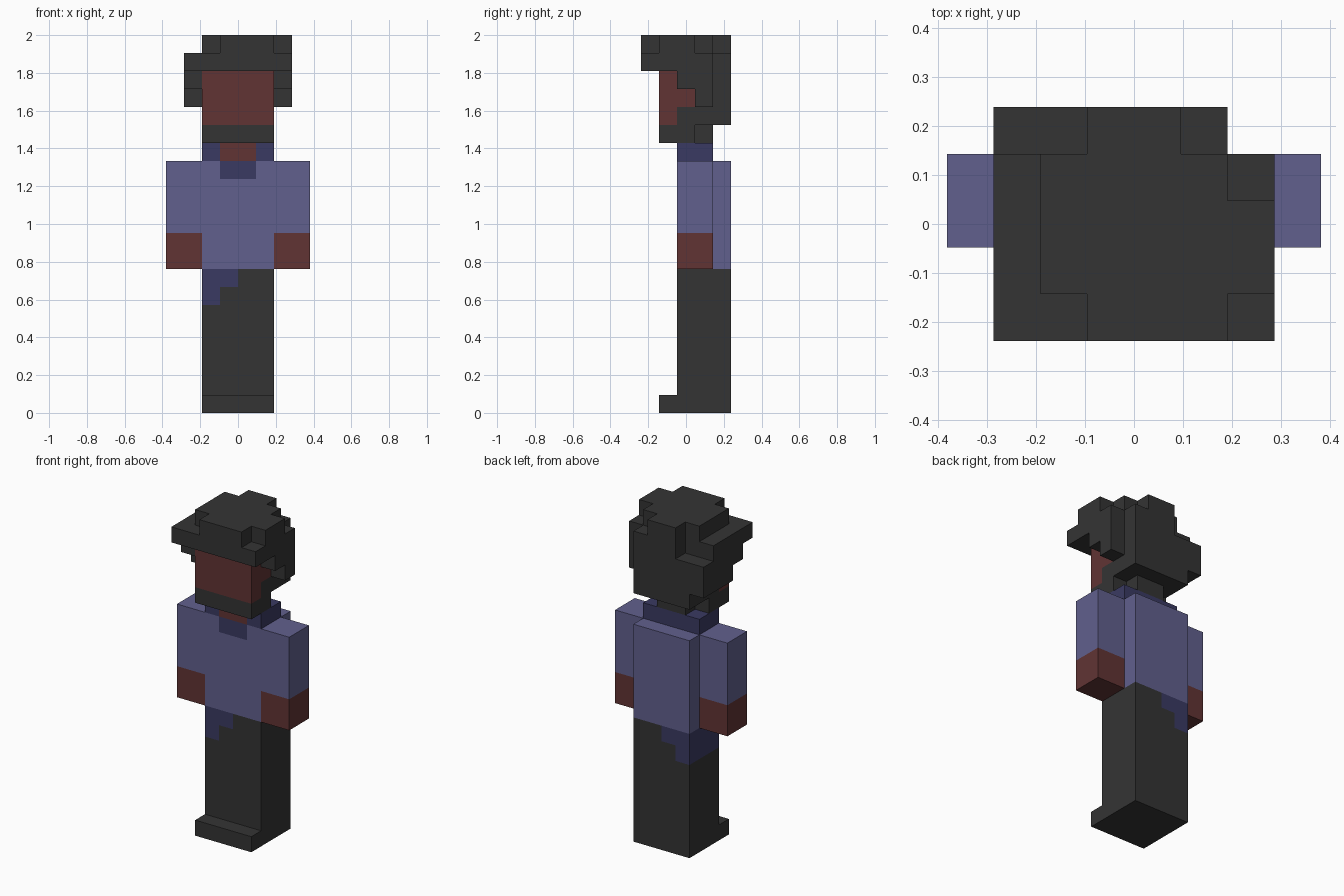
import bpy
import bmesh
from mathutils import Vector

cube = bpy.data.objects.get("Cube")
if cube:
    bpy.data.objects.remove(cube, do_unlink=True)

U = 2 / 21  # block size: the figure is 21 blocks tall


def material(name, *rgb):
    lin = [((c / 255 + 0.055) / 1.055) ** 2.4 for c in rgb] + [1]
    m = bpy.data.materials.new(name)
    m.use_nodes = True
    m.diffuse_color = lin
    bsdf = m.node_tree.nodes["Principled BSDF"]
    bsdf.inputs["Base Color"].default_value = lin
    bsdf.inputs["Roughness"].default_value = 0.9
    return m


charcoal = material("charcoal", 52, 52, 52)
skin = material("brown skin", 97, 52, 52)
shirt_blue = material("shirt blue", 97, 96, 141)
dark_blue = material("dark blue", 58, 58, 98)

colours = {
    "shoes": charcoal, "trousers": charcoal, "beard": charcoal,
    "hair": charcoal, "shirt": shirt_blue, "left_sleeve": shirt_blue,
    "right_sleeve": shirt_blue, "shirt_tail": dark_blue,
    "collar": dark_blue, "left_hand": skin, "right_hand": skin,
    "throat": skin, "face": skin,
}


def lower_body(x, y, z):
    # Legs in one block, shoes one step forward, untucked tail on the right
    if not -2 <= x < 2 or y < (2 if z else 1):
        return None
    if z >= 6 and x < z - 7:
        return "shirt_tail"
    return "trousers" if z else "shoes"


def upper_body(x, y, z):
    # Shirt reaches the back, arms are two blocks square, neck on top
    side = abs(x + 0.5)
    throat = side < 1 and y == 2
    if y < 2 or (y == 4 and (side > 2 or z == 14)):
        return None
    if z == 14:
        if side > 2:
            return None
        return "throat" if throat else "collar"
    if side < 2:
        return "collar" if throat and z == 13 else "shirt"
    return ("left_" if x > 0 else "right_") + ("hand" if z < 10 else "sleeve")


def head(x, y, z):
    side = abs(x + 0.5)
    if z == 15:
        chin = side < 2 and y in (1, 2)
        nape = side < 1 and y == 3
        return "beard" if chin or nape else None
    if z < 19:
        if side < 2:
            if y == 0:
                return None
            if y == 1 or (y == 2 and z == 17):
                return "face"
            return "beard" if z == 16 and y < 4 else "hair"
        # Side locks step back as they go down; the right one is deeper
        extra = 1 if x < 0 else 0
        lock = side < 3 and z > 16 and 20 - z - extra <= y < 4 + extra
        return "hair" if lock else None
    if z == 19:
        # Brim
        start, end = (-3, 3) if y < 4 else (-1, 2)
    else:
        # Crown with uneven corners
        start, end = ((-1, 2), (-2, 3), (-2, 3), (-2, 2), (-1, 1))[y]
    return "hair" if start <= x < end else None


def part_at(x, y, z):
    rule = lower_body if z < 8 else upper_body if z < 15 else head
    return rule(x, y, z)


# Fill the block grid, y counting from the front
grid = {}
for x in range(-4, 4):
    for y in range(5):
        for z in range(21):
            part = part_at(x, y, z)
            if part:
                grid[x, y, z] = part


def build(name, mat):
    """Make the outer faces of one part and merge the flat areas."""
    bm = bmesh.new()
    for cell, owner in grid.items():
        if owner != name:
            continue
        mid = Vector(cell) + Vector((0.5, -2, 0.5))
        for axis in range(3):
            for sign in (-1, 1):
                near = list(cell)
                near[axis] += sign
                if tuple(near) in grid:
                    continue
                n, a, b = Vector(), Vector(), Vector()
                n[axis] = sign * 0.5
                a[(axis + 1) % 3] = 0.5
                b[(axis + 2) % 3] = 0.5 * sign
                corners = (n - a - b, n + a - b, n + a + b, n - a + b)
                bm.faces.new([bm.verts.new((mid + c) * U) for c in corners])
    bmesh.ops.remove_doubles(bm, verts=bm.verts, dist=0.001)
    bmesh.ops.dissolve_limit(bm, angle_limit=0.02, verts=bm.verts,
                             edges=bm.edges)
    mesh = bpy.data.meshes.new(name)
    bm.to_mesh(mesh)
    bm.free()
    mesh.materials.append(mat)
    bpy.context.scene.collection.objects.link(bpy.data.objects.new(name, mesh))


for name, mat in colours.items():
    build(name, mat)
